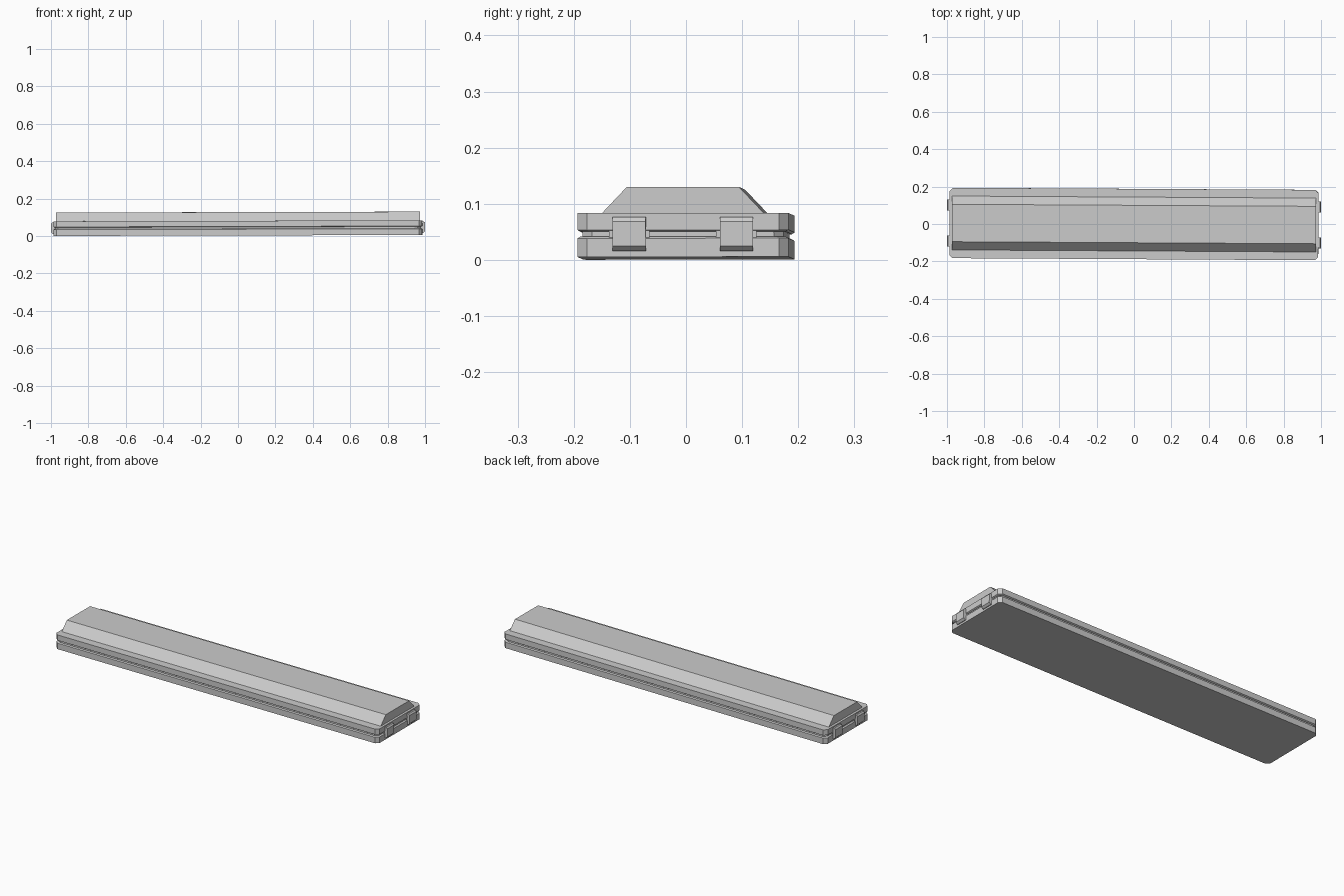
import bpy
import bmesh
from mathutils import Euler, Matrix

cube = bpy.data.objects.get("Cube")
if cube:
    bpy.data.objects.remove(cube)

grey = bpy.data.materials.new("light_grey")
grey.use_nodes = True
grey.diffuse_color = (0.6, 0.6, 0.6, 1)
grey.node_tree.nodes["Principled BSDF"].inputs["Base Color"].default_value = (0.6, 0.6, 0.6, 1)

# The whole case lies very slightly askew
POSE = Matrix.Translation((0, 0, 0.003)) @ Euler((0.001, -0.0026, -0.0057)).to_matrix().to_4x4()


def loft(name, rings):
    """Flat-faced solid through a list of equal-length point rings."""
    bm = bmesh.new()
    loops = [[bm.verts.new(p) for p in ring] for ring in rings]
    for low, high in zip(loops, loops[1:]):
        for i in range(len(low)):
            j = (i + 1) % len(low)
            bm.faces.new((low[i], low[j], high[j], high[i]))
    bm.faces.new(loops[0][::-1])
    bm.faces.new(loops[-1])
    bmesh.ops.recalc_face_normals(bm, faces=bm.faces)
    mesh = bpy.data.meshes.new(name)
    bm.to_mesh(mesh)
    bm.free()
    mesh.materials.append(grey)
    obj = bpy.data.objects.new(name, mesh)
    obj.matrix_world = POSE
    bpy.context.collection.objects.link(obj)
    return obj


def plan(inset, z, cut=0.017):
    """Rectangle with clipped corners."""
    x, y = 0.986 - inset, 0.188 - inset
    return [(x, cut - y, z), (x, y - cut, z), (x - cut, y, z), (cut - x, y, z),
            (-x, y - cut, z), (-x, cut - y, z), (cut - x, -y, z), (x - cut, -y, z)]


def prism_y(name, profile, y, half):
    """Profile in x and z, extruded across y."""
    return loft(name, [[(px, y + s * half, pz) for px, pz in profile] for s in (-1, 1)])


# Case halves, with a bevelled groove between them
loft("case_bottom", [plan(0, 0), plan(0, 0.033), plan(0.005, 0.036)])
loft("case_seam", [plan(0.009, 0.034), plan(0.009, 0.048)])
loft("case_top", [plan(0.005, 0.045), plan(0, 0.048), plan(0, 0.078)])

# Raised lid with sloping long sides
lid_profile = [(-0.145, 0.077), (0.145, 0.077), (0.1, 0.1245), (-0.1, 0.1245)]
loft("raised_lid", [[(s * 0.973, y, z) for y, z in lid_profile] for s in (-1, 1)])

# Two latches on each end, each with a hinge block in the groove
for end, end_name in ((-1, "right"), (1, "left")):
    for side, side_name in ((-1, "front"), (1, "back")):
        label = f"{end_name}_{side_name}"
        y = side * 0.0955
        latch = [(0.98, 0.010), (0.99, 0.010), (1.0, 0.019), (1.0, 0.063),
                 (0.994, 0.071), (0.98, 0.071)]
        prism_y(f"latch_{label}", [(end * x, z) for x, z in latch], y, 0.0295)
        block = [(0.97, 0.034), (0.984, 0.034), (0.984, 0.047), (0.97, 0.047)]
        prism_y(f"hinge_block_{label}", [(end * x, z) for x, z in block], y, 0.036)
